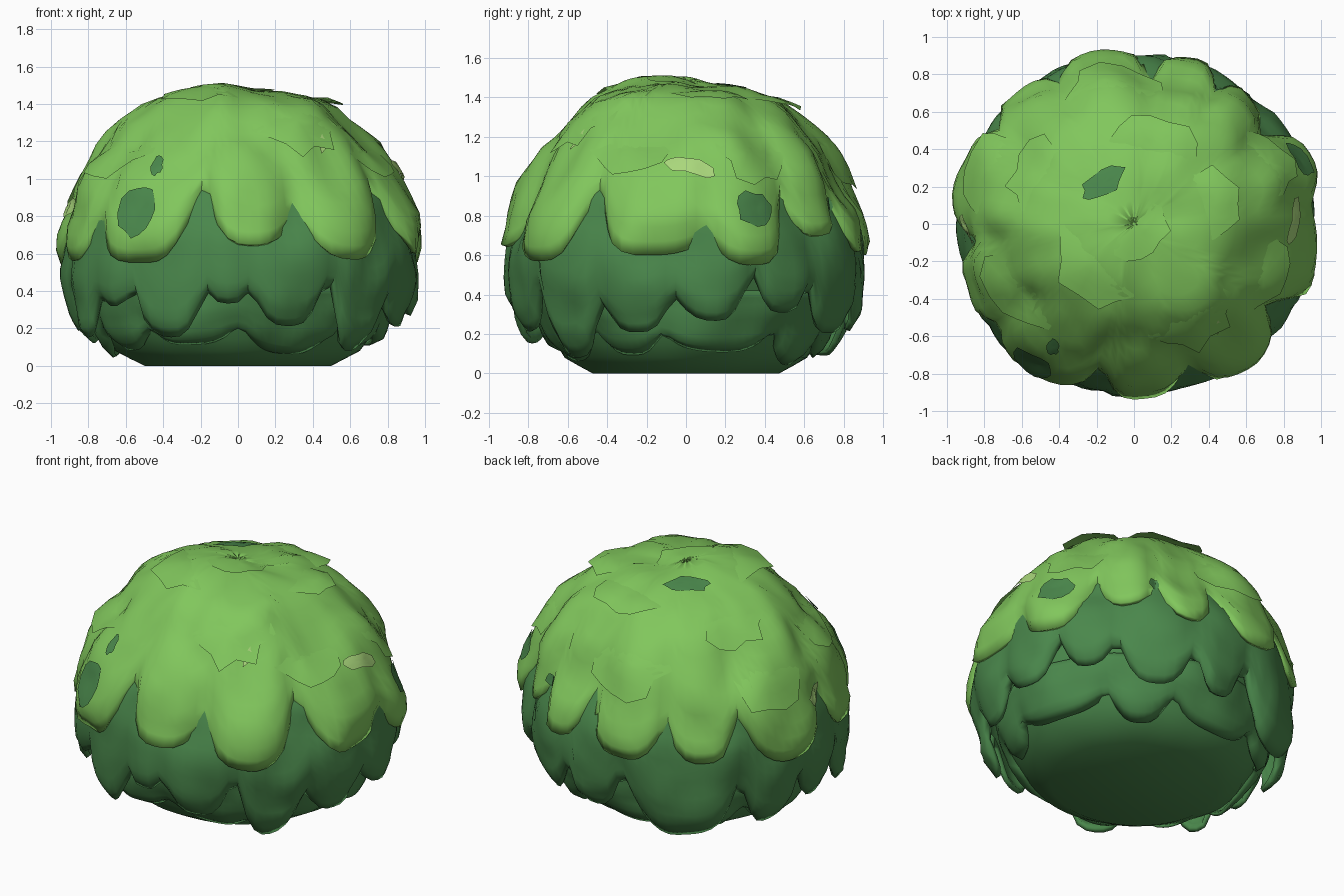
import bpy, math, random
from mathutils import Vector, noise
from mathutils.bvhtree import BVHTree

random.seed(4)
if "Cube" in bpy.data.objects:
    bpy.data.objects.remove(bpy.data.objects["Cube"])

CENTRE = Vector((0, 0, 0.6))
DEPTH = 0.945


def material(name, rgb):
    m = bpy.data.materials.new(name)
    m.use_nodes = True
    m.diffuse_color = (*rgb, 1)
    m.node_tree.nodes["Principled BSDF"].inputs["Base Color"].default_value = (*rgb, 1)
    return m


leaf_green = material("leaf green", (0.22, 0.57, 0.108))
deep_green = material("deep green", (0.069, 0.245, 0.072))
pale_green = material("pale green", (0.40, 0.68, 0.20))


def add_mesh(name, verts, faces, mat, angle=50):
    me = bpy.data.meshes.new(name)
    me.from_pydata(verts, [], faces)
    me.materials.append(mat)
    ob = bpy.data.objects.new(name, me)
    bpy.context.collection.objects.link(ob)
    bpy.ops.object.select_all(action='DESELECT')
    bpy.context.view_layer.objects.active = ob
    ob.select_set(True)
    bpy.ops.object.shade_smooth_by_angle(angle=math.radians(angle))
    return ob


def thicken(ob, amount):
    mod = ob.modifiers.new("thickness", 'SOLIDIFY')
    mod.thickness = amount
    mod.offset = -1


def along(profile, s):
    """Point on the (radius, height) profile at parameter s, counted in points."""
    i = min(int(s), len(profile) - 2)
    f = s - i
    (r0, z0), (r1, z1) = profile[i], profile[i + 1]
    return r0 + (r1 - r0) * f, z0 + (z1 - z0) * f


def param_at(profile, z):
    """Parameter at which the profile comes down to height z."""
    for i in range(len(profile) - 1):
        z0, z1 = profile[i][1], profile[i + 1][1]
        if z0 >= z >= z1:
            return i + (z0 - z) / (z0 - z1)
    return len(profile) - 1


def scallop(notches, deg):
    """Hem height and lobe bulge; each notch is (angle, height, depth of next lobe)."""
    a = (deg - notches[0][0]) % 360 + notches[0][0]
    ring = notches + [(notches[0][0] + 360,) + notches[0][1:]]
    for (a0, z0, low), (a1, z1, _) in zip(ring, ring[1:]):
        if a0 <= a <= a1:
            t = (a - a0) / (a1 - a0)
            edge = min(1, 1.3 * abs(2 * t - 1) ** 3)
            return low + ((z0 if t < 0.5 else z1) - low) * edge, 1 - edge


def sheet(name, profile, notches, mat, rough, bulge, cols=108, rows=16):
    """Lumpy foliage shell hanging from the profile top to a scalloped hem."""
    verts, faces = [], []
    for c in range(cols):
        deg = 360 * c / cols
        a = math.radians(deg)
        hem, lobe = scallop(notches, deg) if notches else (profile[-1][1], 0)
        end = param_at(profile, hem)
        for k in range(rows + 1):
            t = k / rows
            r, z = along(profile, end * t)
            p = Vector((math.sin(a) * r, -math.cos(a) * r * DEPTH, z))
            lump = noise.noise(p * 2.6 + Vector((3, 1, 7))) + 0.5 * noise.noise(p * 5.5)
            push = rough * lump + bulge * (lobe - 0.5) * t ** 3
            # curl the lobe tips in towards the body
            push -= 0.03 * max(0, t - 0.88) / 0.12 if notches else 0
            p = CENTRE + (p - CENTRE) * (1 + push * (1 if notches else t * (1 - t) * 4))
            verts.append(p)
    for c in range(cols):
        d = (c + 1) % cols
        for k in range(rows):
            i, j = c * (rows + 1) + k, d * (rows + 1) + k
            faces.append((i, i + 1, j + 1, j))
    if not notches:
        faces.append([c * (rows + 1) + rows for c in reversed(range(cols))])
    return add_mesh(name, verts, faces, mat), BVHTree.FromPolygons(verts, faces)


# Rounded inner mass with a flat base
core_profile = [(0.01, 1.40), (0.4, 1.33), (0.68, 1.1), (0.82, 0.85), (0.85, 0.6),
                (0.81, 0.38), (0.74, 0.2), (0.65, 0.08), (0.5, 0)]
sheet("inner_foliage", core_profile, None, deep_green, 0.03, 0)

# Dark lower skirt
skirt_profile = [(0.72, 1.06), (0.87, 0.9), (0.94, 0.7), (0.955, 0.5), (0.945, 0.35),
                 (0.91, 0.2), (0.8, 0.04)]
skirt_notches = [(-52, .36, .32), (-38, .38, .16), (-10, .38, .33), (4, .38, .2),
                 (32, .42, .08), (60, .32, .2), (86, .36, .27), (113, .48, .3),
                 (135, .42, .19), (165, .4, .2), (188, .4, .1), (235, .35, .11),
                 (262, .35, .17), (286, .38, .16)]
skirt, skirt_tree = sheet("lower_skirt", skirt_profile, skirt_notches, deep_green, 0.05, 0.05)
thicken(skirt, 0.03)

# Low fringe peeking out under the skirt
fringe_profile = [(0.83, 0.42), (0.82, 0.3), (0.77, 0.17), (0.64, 0.03)]
fringe_notches = [(i * 40 + 9 * (i % 2), 0.16, 0.05 + 0.03 * (i % 3)) for i in range(9)]
fringe, _ = sheet("low_fringe", fringe_profile, fringe_notches, deep_green, 0.05, 0.05, rows=8)
thicken(fringe, 0.02)

# Light upper canopy
canopy_profile = [(0.01, 1.49), (0.28, 1.47), (0.5, 1.385), (0.66, 1.27), (0.78, 1.13),
                  (0.875, 0.97), (0.945, 0.8), (0.98, 0.65), (0.965, 0.5)]
canopy_notches = [(-52, .72, .55), (-12, .92, .65), (20, .78, .57), (57, .92, .6),
                  (97, .67, .55), (127, .86, .7), (150, .82, .62), (174, .86, .6),
                  (206, .78, .6), (233, .82, .54), (277, .78, .56)]
canopy, canopy_tree = sheet("upper_canopy", canopy_profile, canopy_notches, leaf_green, 0.06, 0.06)
thicken(canopy, 0.03)


def patch(name, spot, width, height, mat, lift=0.006, flare=0, turn=0, rings=4, sides=14):
    """Irregular leaf patch laid on the canopy; flare raises its lower edge."""
    n = (Vector(spot) - CENTRE).normalized()
    u = Vector((0, 0, 1)).cross(n).normalized()
    v = n.cross(u)
    hit = canopy_tree.ray_cast(CENTRE + n * 3, -n)[0]
    wobble = [random.uniform(0.78, 1.15) for _ in range(sides)]
    verts = []
    for k in range(rings + 1):
        for s in range(sides if k else 1):
            a = 2 * math.pi * s / sides
            x = math.cos(a) * width * wobble[s] * k / rings
            y = math.sin(a) * height * wobble[s] * k / rings
            c, w = math.cos(turn), math.sin(turn)
            d = (hit + u * (x * c - y * w) + v * (x * w + y * c) - CENTRE).normalized()
            q = canopy_tree.ray_cast(CENTRE + d * 3, -d)[0]
            q = q or CENTRE + d * (hit - CENTRE).length
            verts.append(q + d * (lift - flare * y / height))
    faces = [(0, 1 + s, 1 + (s + 1) % sides) for s in range(sides)]
    for k in range(rings - 1):
        for s in range(sides):
            i, j = 1 + k * sides + s, 1 + k * sides + (s + 1) % sides
            faces.append((i, i + sides, j + sides, j))
    add_mesh(name, verts, faces, mat)


# Dark openings in the canopy
for i, (spot, w, h, turn) in enumerate([
        ((-0.53, -0.75, 0.83), 0.12, 0.16, 0.1), ((-0.46, -0.7, 1.1), 0.035, 0.065, 0.3),
        ((0.85, 0.34, 0.83), 0.11, 0.09, 0.2), ((-0.16, 0.22, 1.45), 0.14, 0.07, 0),
        ((0.47, 0.75, 0.87), 0.03, 0.04, 0)]):
    patch(f"canopy_opening_{i + 1}", spot, w, h, deep_green, lift=0.009, turn=turn)

# Pale new leaves
for i, (spot, w, h, turn) in enumerate([
        ((0.86, 0.03, 1.05), 0.13, 0.05, -0.25), ((-0.95, -0.03, 0.86), 0.09, 0.045, 0.3),
        ((0.45, -0.55, 1.18), 0.02, 0.06, -0.4)]):
    patch(f"pale_leaf_{i + 1}", spot, w, h, pale_green, lift=0.016, turn=turn)

# Overlapping tufts with raised lower edges
for i, (spot, w, h, flare) in enumerate([
        ((0.38, 0.1, 1.42), 0.2, 0.2, 0.045), ((-0.2, -0.2, 1.45), 0.27, 0.2, 0.035),
        ((0.1, 0.4, 1.40), 0.22, 0.18, 0.04), ((-0.48, 0.25, 1.3), 0.2, 0.2, 0.035),
        ((0.3, -0.5, 1.28), 0.24, 0.24, 0.025), ((-0.6, -0.35, 1.15), 0.25, 0.22, 0.02),
        ((0.75, 0.35, 1.15), 0.2, 0.2, 0.02), ((-0.1, 0.75, 1.15), 0.28, 0.24, 0.02),
        ((0.72, -0.3, 1.16), 0.2, 0.18, 0.02), ((-0.8, 0.3, 1.05), 0.25, 0.2, 0.02),
        ((0.03, -0.03, 1.5), 0.17, 0.15, 0.012)]):
    patch(f"leaf_tuft_{i + 1}", spot, w, h, leaf_green, lift=0.003, flare=flare)
